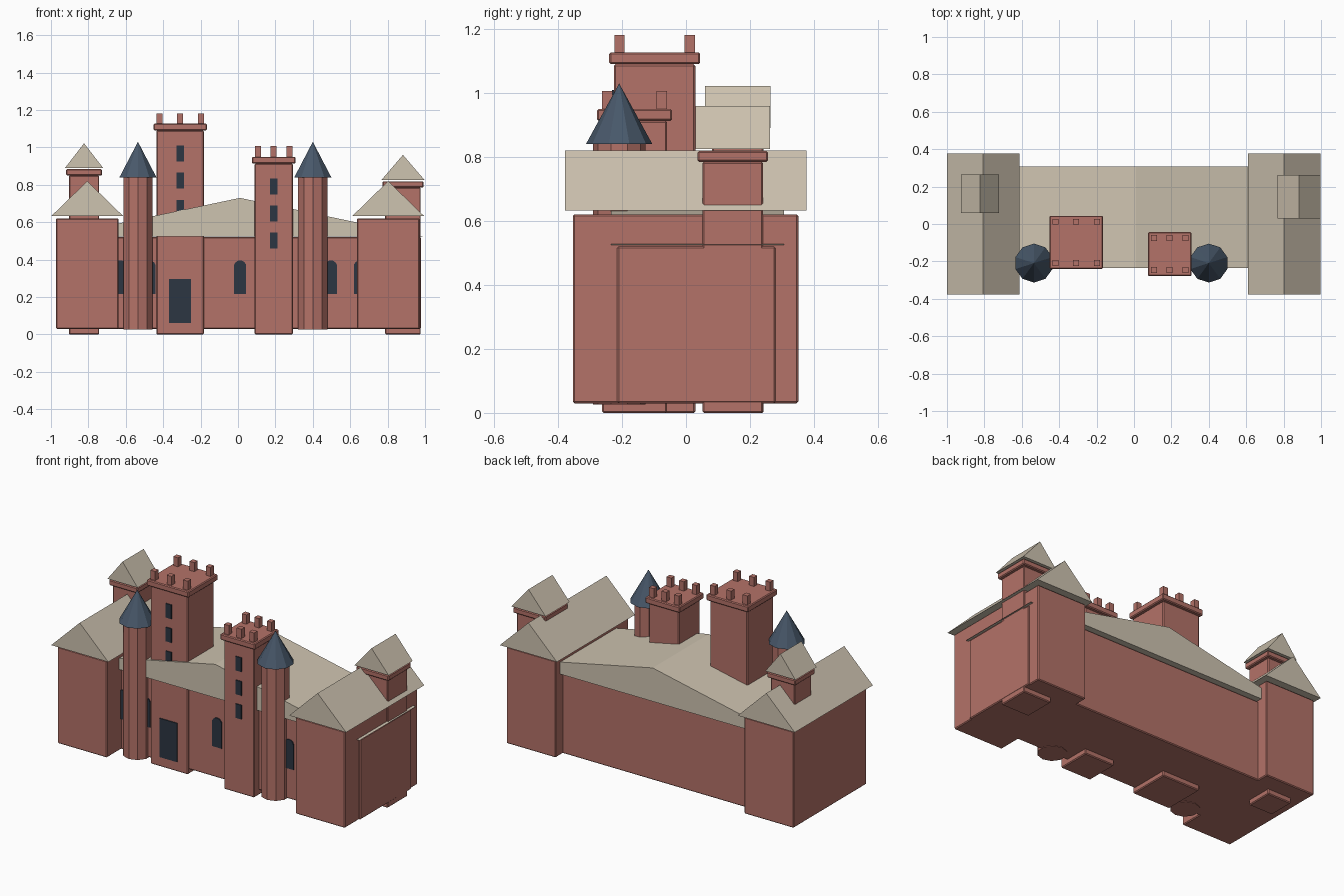
import bpy, bmesh, math

if "Cube" in bpy.data.objects:
    bpy.data.objects.remove(bpy.data.objects["Cube"])


def srgb(c):
    return c / 12.92 if c <= 0.04045 else ((c + 0.055) / 1.055) ** 2.4


def material(name, r, g, b):
    m = bpy.data.materials.new(name)
    m.diffuse_color = (srgb(r / 255), srgb(g / 255), srgb(b / 255), 1)
    m.use_nodes = True
    m.node_tree.nodes["Principled BSDF"].inputs["Base Color"].default_value = m.diffuse_color
    return m


BRICK = material("red brick", 180, 114, 104)
STONE = material("pale roof", 206, 195, 176)
SLATE = material("blue slate", 72, 88, 106)
DARK = material("dark opening", 44, 54, 66)


def finish(name, bm, mat):
    bmesh.ops.recalc_face_normals(bm, faces=bm.faces)
    me = bpy.data.meshes.new(name)
    bm.to_mesh(me)
    bm.free()
    me.materials.append(mat)
    ob = bpy.data.objects.new(name, me)
    bpy.context.collection.objects.link(ob)
    return ob


def prism(name, profile, y0, y1, mat, bevel=0.0):
    """Extrude an x-z profile from y0 to y1."""
    bm = bmesh.new()
    face = bm.faces.new([bm.verts.new((x, y0, z)) for x, z in profile])
    ext = bmesh.ops.extrude_face_region(bm, geom=[face])
    bmesh.ops.translate(bm, vec=(0, y1 - y0, 0),
                        verts=[v for v in ext["geom"] if isinstance(v, bmesh.types.BMVert)])
    ob = finish(name, bm, mat)
    if bevel:
        mod = ob.modifiers.new("soft edges", "BEVEL")
        mod.width = bevel
        mod.segments = 1
    return ob


def box(name, x0, x1, y0, y1, z0, z1, mat=BRICK, bevel=0.005):
    return prism(name, [(x0, z0), (x1, z0), (x1, z1), (x0, z1)], y0, y1, mat, bevel)


def gable(name, x0, x1, y0, y1, z0, z1):
    return prism(name, [(x0, z0), (x1, z0), ((x0 + x1) / 2, z1)], y0, y1, STONE)


def cone(name, x, y, r0, r1, z0, z1, mat, sides=10):
    bm = bmesh.new()
    bmesh.ops.create_cone(bm, cap_ends=True, segments=sides, radius1=r0, radius2=r1, depth=z1 - z0)
    bmesh.ops.translate(bm, vec=(x, y, (z0 + z1) / 2), verts=bm.verts)
    return finish(name, bm, mat)


# main hall with shallow roof
box("main_hall", -0.955, 0.978, -0.215, 0.28, 0.03, 0.52)
gable("main_roof", -0.965, 0.986, -0.235, 0.307, 0.525, 0.73)

# end wings
for side, x in (("left", -0.806), ("right", 0.803)):
    box(side + "_wing", x - 0.167, x + 0.167, -0.354, 0.351, 0.03, 0.62)
    gable(side + "_wing_roof", x - 0.193, x + 0.193, -0.378, 0.376, 0.632, 0.82)

# rear turrets: x centre, y centre, half widths x and y, cap base height, roof base, ridge
for side, x, y, hx, hy, zc, zr, zt in (("left", -0.823, 0.162, 0.081, 0.081, 0.85, 0.89, 1.022),
                                       ("right", 0.882, 0.146, 0.095, 0.095, 0.785, 0.825, 0.96)):
    box(side + "_turret", x - hx, x + hx, y - hy, y + hy, 0.0, zc)
    ex, ey = hx + 0.015, hy + 0.015
    box(side + "_turret_cap", x - ex, x + ex, y - ey, y + ey, zc, zr - 0.006)
    ex, ey = hx + 0.021, hy + 0.021
    gable(side + "_turret_roof", x - ex, x + ex, y - ey, y + ey, zr, zt)

# square battlement towers with slit windows
for name, x, y, h, zc, top, wins in (
        ("tall_tower", -0.309, -0.098, 0.127, 1.09, 1.182, (0.967, 0.822, 0.677)),
        ("short_tower", 0.191, -0.161, 0.102, 0.913, 1.007, (0.792, 0.647, 0.502))):
    box(name, x - h, x + h, y - h, y + h, 0.0, zc)
    e = h + 0.015
    box(name + "_cap", x - e, x + e, y - e, y + e, zc, zc + 0.037)
    for i in (-1, 0, 1):
        for j in (-1, 1):
            mx, my = x + i * (h - 0.017), y + j * (h - 0.017)
            box(name + "_merlon", mx - 0.016, mx + 0.016, my - 0.016, my + 0.016,
                zc + 0.03, top, bevel=0)
    for z in wins:
        box(name + "_window", x - 0.019, x + 0.019, y - h - 0.006, y - h + 0.003,
            z - 0.043, z + 0.043, DARK, 0)

# front door
box("front_door", -0.369, -0.252, -0.231, -0.222, 0.06, 0.297, DARK, 0)

# round towers with slate spires
for side, x in (("left", -0.535), ("right", 0.4)):
    cone(side + "_round_tower", x, -0.209, 0.082, 0.082, 0.027, 0.84, BRICK)
    cone(side + "_spire", x, -0.209, 0.104, 0.0, 0.84, 1.03, SLATE)

# arched hall windows
for x in (-0.628, -0.473, 0.011, 0.497, 0.652):
    arch = [(x + 0.033 * math.cos(a), 0.363 + 0.033 * math.sin(a))
            for a in (math.pi * k / 8 for k in range(9))]
    prism("arched_window", [(x - 0.033, 0.217), (x + 0.033, 0.217)] + arch, -0.221, -0.212, DARK)
